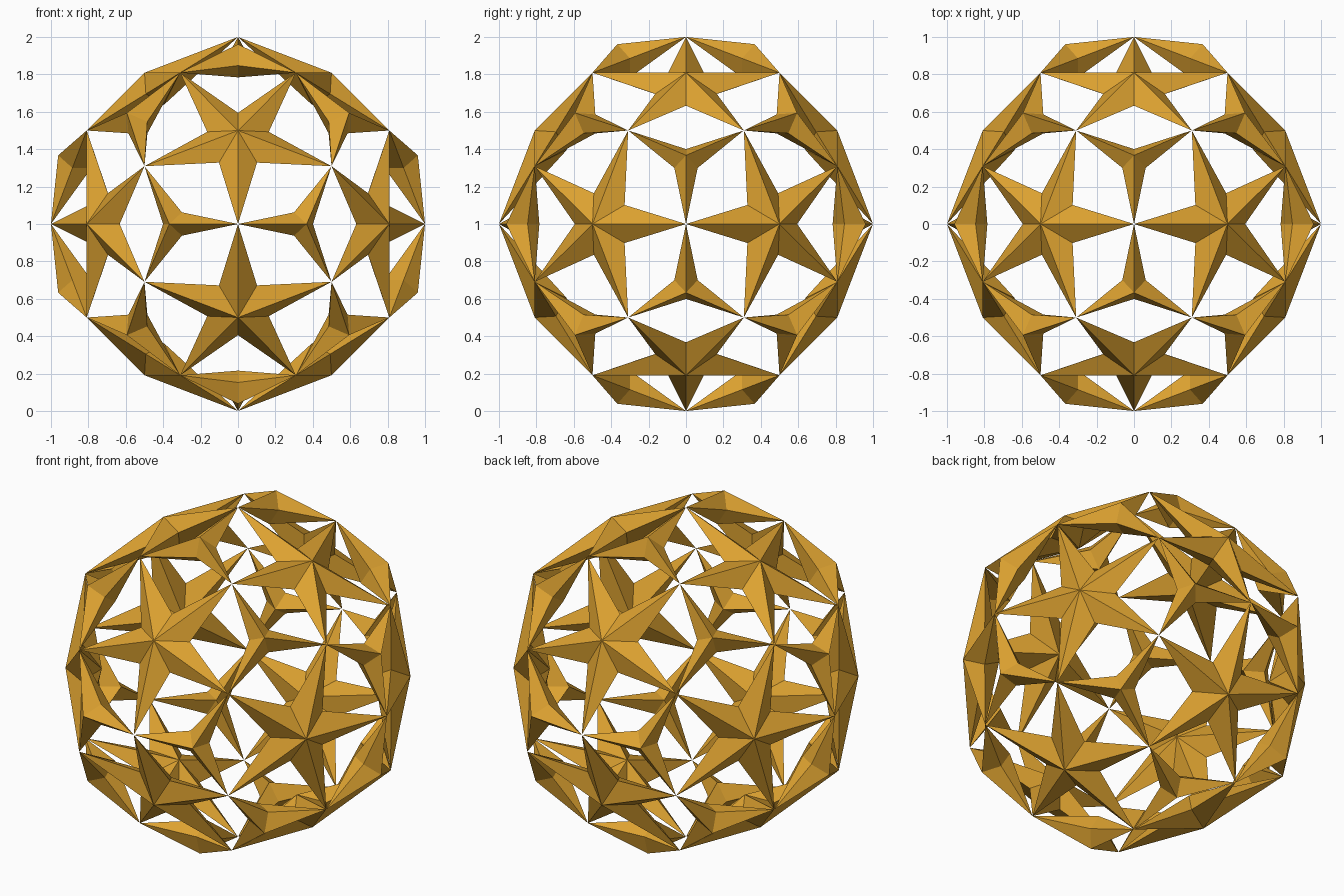
import bpy, bmesh, math
from itertools import product
from mathutils import Vector

if "Cube" in bpy.data.objects:
    bpy.data.objects.remove(bpy.data.objects["Cube"])

PHI = (1 + math.sqrt(5)) / 2


def family(a, b, c):
    """All sign changes and cyclic shifts of a direction."""
    pts = set()
    for s in product((1, -1), repeat=3):
        p = [s[0] * a + 0.0, s[1] * b + 0.0, s[2] * c + 0.0]
        for k in range(3):
            pts.add(tuple(x + 0.0 for x in p[k:] + p[:k]))
    return [Vector(p) for p in sorted(pts)]


# Shared star tips: corners of an icosidodecahedron of radius 1
tips = family(1, 0, 0) + family(0.5, PHI / 2, 0.5 / PHI)

gold = bpy.data.materials.new("gold")
gold.diffuse_color = (0.72, 0.36, 0.03, 1)
gold.use_nodes = True
gold.node_tree.nodes["Principled BSDF"].inputs["Base Color"].default_value = gold.diffuse_color


def add_star(bm, axis, points, notch_r, rise):
    """Double-sided pyramid star spanning one face of the solid."""
    n = axis.normalized()
    ring = sorted(tips, key=lambda t: -t.dot(n))[:points]
    mid = sum(ring, Vector()) / points
    u = (ring[0] - mid).normalized()
    v = n.cross(u)
    ring.sort(key=lambda t: math.atan2((t - mid).dot(v), (t - mid).dot(u)))
    outline = []
    for i, t in enumerate(ring):
        between = (t + ring[(i + 1) % points]) / 2 - mid
        outline += [bm.verts.new(t),
                    bm.verts.new(mid + between.normalized() * notch_r)]
    outer = bm.verts.new(mid + n * rise)
    inner = bm.verts.new(mid - n * rise)
    for i, a in enumerate(outline):
        b = outline[(i + 1) % len(outline)]
        bm.faces.new((a, b, outer))
        bm.faces.new((b, a, inner))


def build(name, axes, points, notch_r, rise):
    bm = bmesh.new()
    for axis in axes:
        add_star(bm, axis, points, notch_r, rise)
    mesh = bpy.data.meshes.new(name)
    bm.to_mesh(mesh)
    bm.free()
    mesh.materials.append(gold)
    ob = bpy.data.objects.new(name, mesh)
    ob.location.z = 1
    bpy.context.collection.objects.link(ob)


# Twelve five-pointed stars
build("five_point_stars", family(0, PHI, 1), 5, 0.173, 0.10)
# Twenty three-pointed stars
build("three_point_stars", family(1, 1, 1) + family(PHI, 0, 1 / PHI), 3, 0.072, 0.095)
